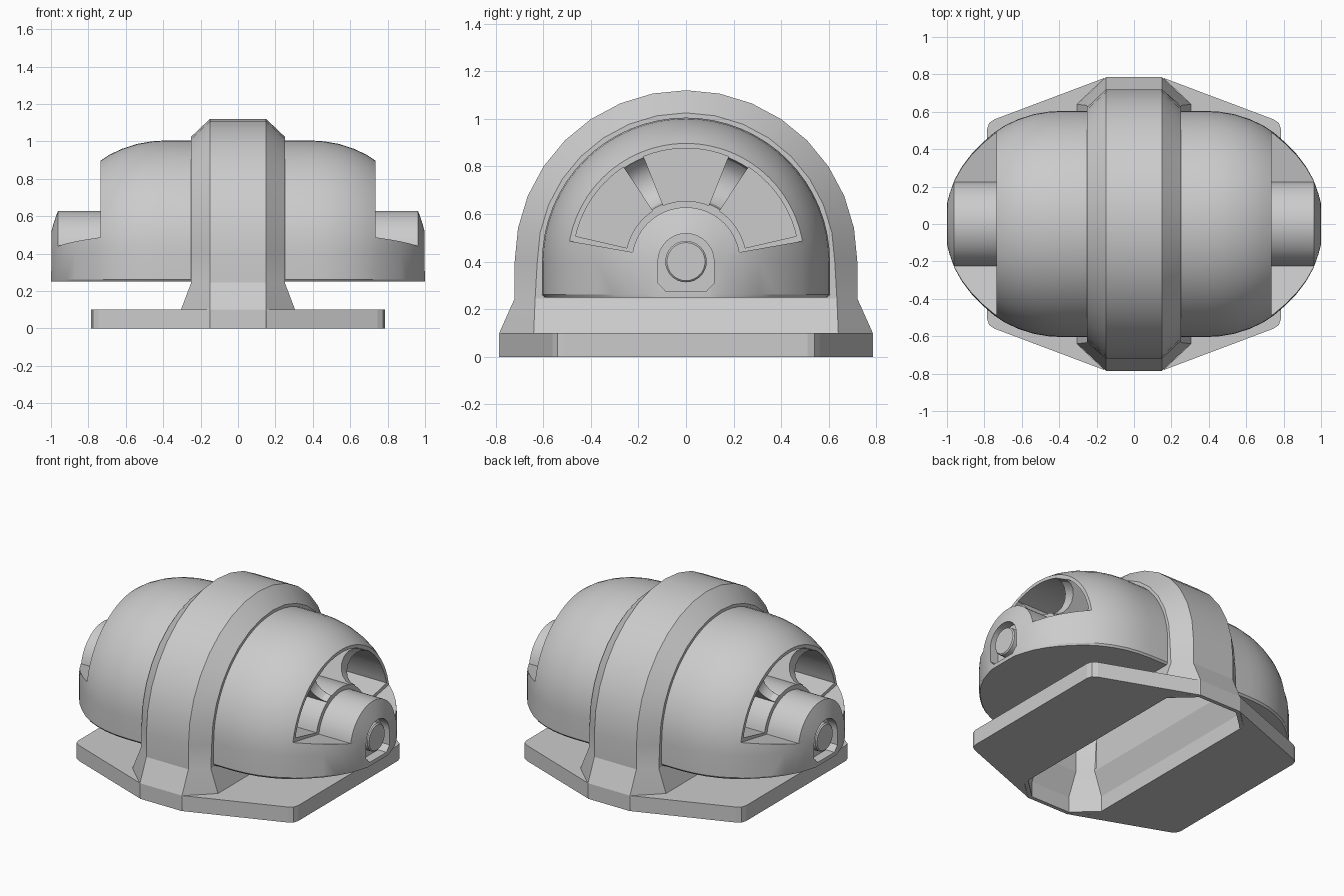
import bpy, bmesh
from math import sin, cos, pi, radians

if "Cube" in bpy.data.objects:
    bpy.data.objects.remove(bpy.data.objects["Cube"])

CZ = 0.40  # height of the pod axis


def make(name, sections, cutter=False):
    """Skin a list of equal-length closed sections and cap both ends."""
    bm = bmesh.new()
    rows = [[bm.verts.new(p) for p in s] for s in sections]
    n = len(rows[0])
    for a, b in zip(rows, rows[1:]):
        for i in range(n):
            j = (i + 1) % n
            bm.faces.new((a[i], a[j], b[j], b[i]))
    bm.faces.new(rows[0])
    bm.faces.new(rows[-1])
    bmesh.ops.recalc_face_normals(bm, faces=bm.faces)
    me = bpy.data.meshes.new(name)
    bm.to_mesh(me)
    bm.free()
    ob = bpy.data.objects.new(name, me)
    bpy.context.collection.objects.link(ob)
    ob.hide_render = cutter
    return ob


def activate(ob):
    bpy.ops.object.select_all(action='DESELECT')
    ob.select_set(True)
    bpy.context.view_layer.objects.active = ob


def mirror(ob, y=False):
    activate(ob)
    m = ob.modifiers.new("mirror", 'MIRROR')
    m.use_axis[1] = y
    m.use_mirror_merge = False
    bpy.ops.object.modifier_apply(modifier=m.name)


def smooth(ob, angle=30):
    activate(ob)
    bpy.ops.object.shade_smooth_by_angle(angle=radians(angle))


def cut(ob, cutter):
    activate(ob)
    m = ob.modifiers.new("cut", 'BOOLEAN')
    m.operation, m.solver, m.object = 'DIFFERENCE', 'EXACT', cutter
    bpy.ops.object.modifier_apply(modifier=m.name)
    bpy.data.objects.remove(cutter)


def sector(name, profile, a0, a1, n):
    """Sweep an (x, r) profile around the pod axis between two angles."""
    secs = []
    for i in range(n + 1):
        a = radians(a0 + (a1 - a0) * i / n)
        secs.append([(x, r * cos(a), CZ + r * sin(a)) for x, r in profile])
    return make(name, secs, cutter=True)


def prism_x(name, yz, x0, x1, cutter=False):
    return make(name, [[(x, y, z) for y, z in yz] for x in (x0, x1)], cutter=cutter)


# Pod half: rounded dome over straight lower walls
profile = [(.22, .605), (.38, .605), (.46, .600), (.54, .586), (.62, .560), (.69, .527),
           (.75, .487), (.81, .435), (.87, .373), (.92, .307), (.96, .236), (.985, .165), (1.0, .11)]
secs = []
for x, r in profile:
    s = [(x, r - .01, .25), (x, r, .262)]
    s += [(x, r * cos(pi * i / 32), CZ + r * sin(pi * i / 32)) for i in range(33)]
    s += [(x, -r, .262), (x, -r + .01, .25)]
    secs.append(s)
pod = make("pod_shell", secs)

# Fan-shaped opening around the hub, deeper windows and scooped spokes
cut(pod, sector("opening", [(.735, .228), (1.2, .228), (1.2, .503), (.735, .503)], 10, 170, 32))
for a0, a1 in ((13, 56.5), (68, 112), (123.5, 167)):
    cut(pod, sector("window", [(.45, .255), (.8, .255), (.8, .476), (.45, .476)], a0, a1, 10))
for a in (62.25, 117.75):
    scoop = [(.80, .26)]
    scoop += [(.735 - .09 * sin(pi * i / 8), .366 - .106 * cos(pi * i / 8)) for i in range(9)]
    scoop += [(.80, .472)]
    cut(pod, sector("spoke_scoop", scoop, a - 6.5, a + 6.5, 3))

# Pocket in the hub end
arch = [(.118 * cos(pi * i / 16), CZ + .118 * sin(pi * i / 16)) for i in range(17)]
cut(pod, prism_x("pocket", arch + [(-.118, .31), (-.085, .275), (.085, .275), (.118, .31)],
                 .94, 1.2, cutter=True))
mirror(pod)
smooth(pod, 25)

# Pivot pin inside the pocket
pin = make("pivot_pin", [[(x, r * cos(pi * i / 16), CZ + r * sin(pi * i / 16)) for i in range(32)]
                         for x, r in ((.93, .087), (.985, .087), (.992, .08))])
mirror(pin)
smooth(pin)


# Arched band with flared feet, a thin shell open on the inside
def band(cz, dy, dz, w, ri, rm, ro, t=.15, th=.025):
    half = [(w - th, ri), (w, ri), (w, rm), (t, ro)]
    inner = [(t - .01, ro - th), (w - th, rm - .01)]
    pts = half + [(-x, r) for x, r in reversed(half)]
    pts += [(-x, r) for x, r in reversed(inner)] + inner
    return [(x, r * dy, cz + r * dz) for x, r in pts]


foot = dict(w=.305, ri=.605, rm=.64, ro=.785)
leg = dict(w=.25, ri=.605, rm=.634, ro=.72)
crown = dict(w=.25, ri=.605, rm=.625, ro=.72)
secs = [band(0, 1, 0, **foot), band(.1, 1, 0, **foot), band(.245, 1, 0, **leg)]
secs += [band(CZ, cos(pi * i / 16), sin(pi * i / 16), **crown) for i in range(17)]
secs += [band(.245, -1, 0, **leg), band(.1, -1, 0, **foot), band(0, -1, 0, **foot)]
smooth(make("arched_band", secs), 20)

# Sloping pedestal walls under the pod, hollow between
wall = [(.25, .26), (.25, .245), (.305, .1), (.305, 0), (.28, 0), (.28, .1), (.22, .245), (.22, .26)]
ped = make("pedestal_wall", [[(x, y, z) for x, z in wall] for y in (-.62, .62)])
mirror(ped)

# Base plate halves with clipped corners
plan = [(.28, -.735), (.745, -.56), (.775, -.54), (.785, -.51),
        (.785, .51), (.775, .54), (.745, .56), (.28, .735)]
plate = make("base_plate", [[(x, y, z) for x, y in plan] for z in (0, .1)])
mirror(plate)

# Small corner fillers between the plates and the band feet
tri = [(.28, .665), (.28, .735), (.155, .782)]
filler = make("foot_corner", [[(x, y, z) for x, y in tri] for z in (0, .1)])
mirror(filler, y=True)
